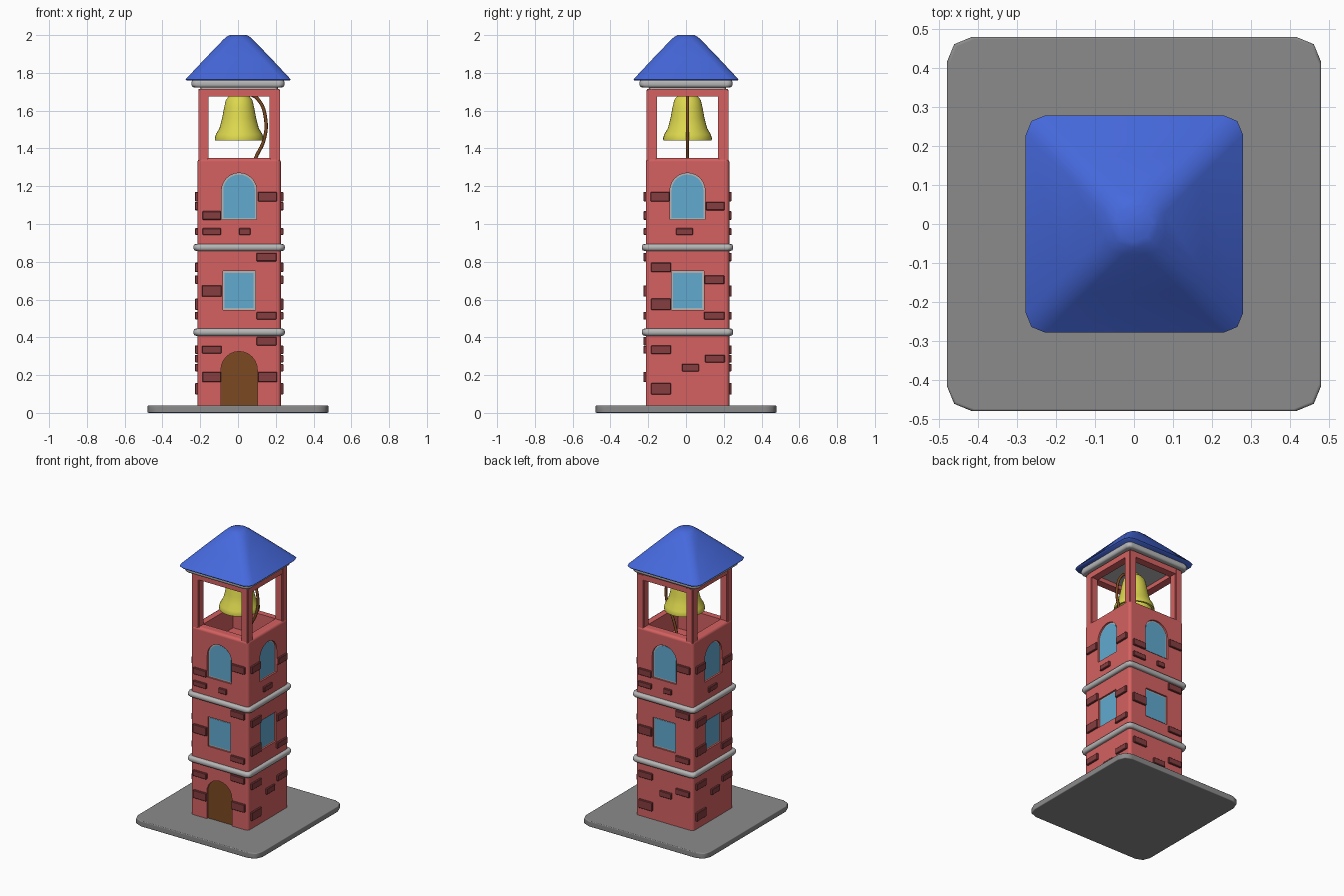
import bpy, bmesh, math
from mathutils import Matrix, Vector

if "Cube" in bpy.data.objects:
    bpy.data.objects.remove(bpy.data.objects["Cube"])

C = Vector((0.006, 0.008, 0))      # tower sits very slightly off the base centre
W = 0.221                          # tower half width


def mat(name, *rgb):
    m = bpy.data.materials.new(name)
    m.diffuse_color = (*(c ** 2.2 for c in rgb), 1)
    m.use_nodes = True
    m.node_tree.nodes["Principled BSDF"].inputs["Base Color"].default_value = m.diffuse_color
    return m


RED = mat("red_wall", 0.83, 0.38, 0.38)
BRICK = mat("dark_brick", 0.52, 0.25, 0.26)
BLUE = mat("blue_roof", 0.28, 0.41, 0.86)
GOLD = mat("bell_gold", 0.86, 0.84, 0.31)
GLASS = mat("glass_blue", 0.38, 0.66, 0.81)
BROWN = mat("brown_wood", 0.48, 0.29, 0.15)
STONE = mat("light_stone", 0.71, 0.71, 0.71)
DARK = mat("dark_stone", 0.54, 0.54, 0.54)


def shade(ob, angle):
    bpy.ops.object.select_all(action='DESELECT')
    ob.select_set(True)
    bpy.context.view_layer.objects.active = ob
    bpy.ops.object.shade_smooth_by_angle(angle=math.radians(angle))


def flat_sides(ob):
    """Keep large faces evenly shaded beside their rounded edges."""
    m = ob.modifiers.new("even_shading", 'WEIGHTED_NORMAL')
    m.keep_sharp = True
    m.weight = 100


def finish(bm, name, material=None, offset=C, angle=35):
    bmesh.ops.recalc_face_normals(bm, faces=bm.faces)
    me = bpy.data.meshes.new(name)
    bm.to_mesh(me)
    bm.free()
    ob = bpy.data.objects.new(name, me)
    ob.location = offset
    bpy.context.collection.objects.link(ob)
    if material:
        me.materials.append(material)
    shade(ob, angle)
    return ob


def loft(name, rings, material, offset=C, angle=35, seg=2):
    """Stack of rounded squares given as (half width, corner radius, z)."""
    bm = bmesh.new()
    loops = []
    for h, r, z in rings:
        pts = []
        for k in range(4):
            rot = Matrix.Rotation(k * math.pi / 2, 3, 'Z')
            for i in range(seg + 1):
                a = i / seg * math.pi / 2
                pts.append(rot @ Vector((h - r + r * math.cos(a), h - r + r * math.sin(a), z)))
        loops.append([bm.verts.new(p) for p in pts])
    n = len(loops[0])
    for a, b in zip(loops, loops[1:]):
        for i in range(n):
            bm.faces.new((a[i], a[(i + 1) % n], b[(i + 1) % n], b[i]))
    bm.faces.new(loops[0][::-1])
    bm.faces.new(loops[-1])
    return finish(bm, name, material, offset, angle)


def slab(name, h, r, z0, z1, b, material, offset=C):
    q = b * 0.3
    ob = loft(name, [(h - b, r, z0), (h - q, r, z0 + q), (h, r, z0 + b),
                     (h, r, z1 - b), (h - q, r, z1 - q), (h - b, r, z1)],
              material, offset, 50)
    flat_sides(ob)


def box(bm, x0, x1, y0, y1, z0, z1, face=0):
    m = (Matrix.Rotation(face * math.pi / 2, 4, 'Z')
         @ Matrix.Translation(((x0 + x1) / 2, (y0 + y1) / 2, (z0 + z1) / 2))
         @ Matrix.Diagonal((x1 - x0, y1 - y0, z1 - z0, 1)))
    bmesh.ops.create_cube(bm, size=1, matrix=m)


def opening(bm, face, half, z0, z1, arched, y0, y1, inset=0):
    """Window or door outline extruded through y0..y1 on one side of the tower."""
    half, z0, z1 = half - inset, z0 + inset, z1 - inset
    pts = [(-half, z0), (half, z0)]
    if arched:
        pts += [(half * math.cos(a), z1 - half + half * math.sin(a))
                for a in (i * math.pi / 12 for i in range(13))]
    else:
        pts += [(half, z1), (-half, z1)]
    rot = Matrix.Rotation(face * math.pi / 2, 3, 'Z')
    f, b = ([bm.verts.new(rot @ Vector((x, y, z))) for x, z in pts] for y in (y0, y1))
    bm.faces.new(f)
    bm.faces.new(b[::-1])
    for i in range(len(pts)):
        j = (i + 1) % len(pts)
        bm.faces.new((f[i], b[i], b[j], f[j]))


# base plate
slab("base_plate", 0.479, 0.065, 0, 0.04, 0.006, DARK, Vector())

# tower shaft, with recessed windows, door and an open top
shaft = loft("tower_shaft", [(W, 0.02, 0.03), (W, 0.02, 1.33), (W - 0.006, 0.02, 1.343),
                             (W - 0.018, 0.02, 1.35)], RED, angle=50, seg=3)
ARCH, SQUARE, DOOR = (0.093, 1.023, 1.27, True), (0.086, 0.545, 0.75, False), (0.096, 0.035, 0.325, True)
holes = [(k, s) for k in range(4) for s in (ARCH, SQUARE)] + [(0, DOOR)]
bm = bmesh.new()
for k, s in holes:
    opening(bm, k, *s, -W - 0.05, -W + 0.025)
box(bm, -0.163, 0.163, -0.163, 0.163, 1.2, 1.5)
cutter = finish(bm, "opening_cutter", RED)
cutter.hide_render = True
mod = shaft.modifiers.new("openings", 'BOOLEAN')
mod.operation, mod.solver, mod.object = 'DIFFERENCE', 'EXACT', cutter
bpy.context.view_layer.objects.active = shaft
bpy.ops.object.modifier_apply(modifier=mod.name)
bpy.data.objects.remove(cutter)
shade(shaft, 40)
flat_sides(shaft)

# window frames, glass and door
frames, glass, door = bmesh.new(), bmesh.new(), bmesh.new()
for k, s in holes[:-1]:
    opening(frames, k, *s, -W + 0.012, -W + 0.027)
    opening(glass, k, *s, -W + 0.010, -W + 0.02, 0.009)
opening(door, 0, *DOOR, -W + 0.012, -W + 0.027)
finish(frames, "window_frames", STONE)
finish(glass, "window_glass", GLASS)
finish(door, "door", BROWN)

# stone bands and cornice
slab("lower_band", 0.242, 0.03, 0.408, 0.447, 0.014, STONE)
slab("upper_band", 0.242, 0.03, 0.857, 0.895, 0.014, STONE)
slab("cornice", 0.246, 0.03, 1.722, 1.765, 0.014, STONE, Vector())
slab("ceiling", 0.205, 0.02, 1.705, 1.735, 0.004, STONE)

# raised bricks: (x, z, width, height) per face
front_high = [(.15, 1.145, .1, .05), (-.145, 1.045, .1, .045), (-.145, .96, .1, .035),
              (.03, .96, .06, .035), (.145, .825, .105, .045), (-.145, .645, .105, .06),
              (.145, .515, .105, .04)]
front_low = [(.145, .38, .105, .045), (-.145, .335, .105, .04),
             (-.145, .19, .1, .055), (.15, .19, .1, .055)]
side_high = [(.147, 1.095, .1, .045), (-.145, 1.145, .1, .05), (-.015, .96, .09, .035),
             (-.14, .77, .105, .05), (.142, .705, .105, .045), (-.14, .575, .105, .06),
             (.142, .515, .11, .04)]
side_low = [(-.14, .335, .105, .045), (.145, .287, .105, .04), (.015, .24, .09, .04),
            (-.14, .128, .105, .06)]
bm = bmesh.new()
for k, bricks in enumerate((front_high + front_low, side_high + side_low,
                            front_high + side_low, side_high + side_low)):
    for x, z, w, h in bricks:
        box(bm, x - w / 2, x + w / 2, -W - 0.013, -W + 0.01, z - h / 2, z + h / 2, k)
bmesh.ops.bevel(bm, geom=bm.edges[:], offset=0.003, segments=1, affect='EDGES')
finish(bm, "bricks", BRICK, angle=20)

# belfry posts and top beams
bm = bmesh.new()
for k in range(4):
    box(bm, -0.216, -0.161, -0.216, -0.161, 1.3, 1.716, k)
bmesh.ops.bevel(bm, geom=bm.edges[:], offset=0.006, segments=2, affect='EDGES')
flat_sides(finish(bm, "belfry_posts", RED, angle=50))
bm = bmesh.new()
for k in range(4):
    box(bm, -0.19, 0.19, -0.215, -0.162, 1.676, 1.715, k)
finish(bm, "belfry_beams", RED)

# roof
loft("roof", [(0.274, .05, 1.760), (0.278, .05, 1.766), (0.175, .05, 1.876), (0.078, .05, 1.977),
              (0.06, .05, 1.992), (0.045, .044, 2.0)], BLUE, Vector((0.001, 0, 0)), 60)

# bell, outer then inner profile (r, z)
profile = [(0, 1.71), (0.025, 1.71), (0.03, 1.69), (0.052, 1.679), (0.07, 1.657), (0.08, 1.615),
           (0.09, 1.56), (0.104, 1.507), (0.123, 1.475), (0.129, 1.455), (0.128, 1.442),
           (0.115, 1.442), (0.092, 1.49), (0.075, 1.56), (0.064, 1.63), (0.04, 1.655), (0, 1.66)]
bm = bmesh.new()
vs = [bm.verts.new((r, 0, z)) for r, z in profile]
edges = [bm.edges.new(p) for p in zip(vs, vs[1:])]
bmesh.ops.spin(bm, geom=vs + edges, axis=(0, 0, 1), cent=(0, 0, 0), steps=32, angle=math.tau)
bmesh.ops.remove_doubles(bm, verts=bm.verts, dist=1e-4)
finish(bm, "bell", GOLD, angle=50)

# bell rope
curve = bpy.data.curves.new("bell_rope", 'CURVE')
curve.dimensions = '3D'
curve.bevel_depth, curve.bevel_resolution, curve.use_fill_caps = 0.009, 2, True
sp = curve.splines.new('BEZIER')
path = [(0.03, 1.70), (0.1, 1.66), (0.141, 1.55), (0.13, 1.44), (0.088, 1.35), (0.045, 1.2)]
sp.bezier_points.add(len(path) - 1)
for p, (x, z) in zip(sp.bezier_points, path):
    p.co = (x, 0, z)
    p.handle_left_type = p.handle_right_type = 'AUTO'
sp.resolution_u = 6
curve.materials.append(BROWN)
rope = bpy.data.objects.new("bell_rope", curve)
rope.location = C
bpy.context.collection.objects.link(rope)
